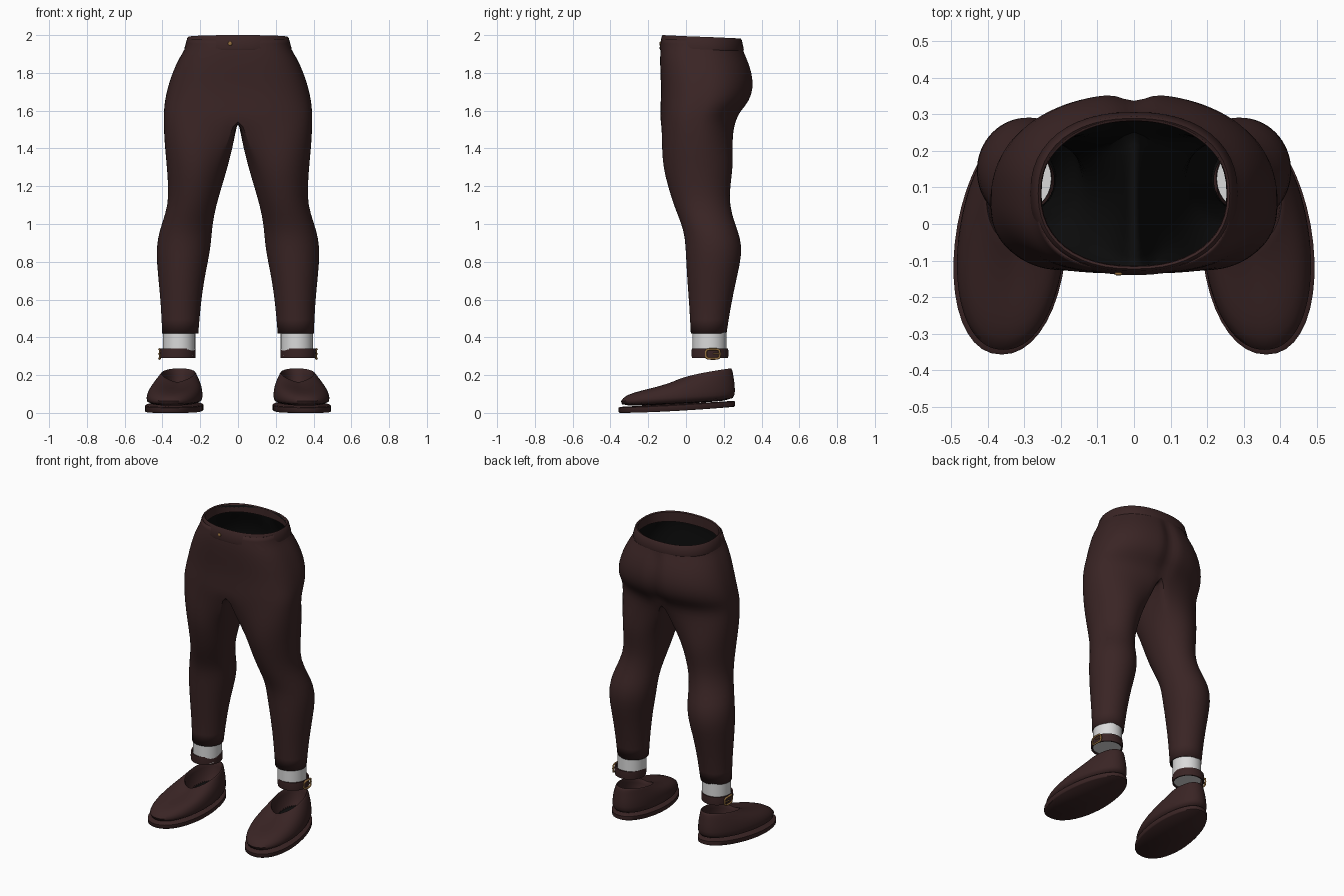
import bpy, bmesh, math
from math import sin, cos, pi

cube = bpy.data.objects.get("Cube")
if cube:
    bpy.data.objects.remove(cube, do_unlink=True)


def material(name, color):
    m = bpy.data.materials.new(name)
    m.use_nodes = True
    m.diffuse_color = (*color, 1)
    bsdf = m.node_tree.nodes["Principled BSDF"]
    bsdf.inputs["Base Color"].default_value = (*color, 1)
    bsdf.inputs["Roughness"].default_value = 0.8
    return m


BROWN = material("dark brown", (0.042, 0.018, 0.018))
BLACK = material("black lining", (0.004, 0.004, 0.004))
WHITE = material("sock white", (0.7, 0.7, 0.7))
GOLD = material("brass", (0.3, 0.16, 0.05))


def loft(name, rings, mats, cap_top=False, cap_end=False, loop=False,
         mirror=True, subsurf=0, lining=0, angle=50):
    """Skin rings listed from first to last; a ring is closed if its successor matches its length
    and it is longer than the shortest ring (open arcs), or if all rings match."""
    bm = bmesh.new()
    vs = [[bm.verts.new(p) for p in r] for r in rings]
    shortest = min(len(r) for r in rings)
    mixed = any(len(r) != shortest for r in rings)
    pairs = list(zip(vs, vs[1:])) + ([(vs[-1], vs[0])] if loop else [])
    for a, b in pairs:
        n = min(len(a), len(b))
        is_open = mixed and n == shortest
        for j in range(n - 1 if is_open else n):
            k = (j + 1) % n
            bm.faces.new((a[j], b[j], b[k], a[k]))
    if cap_top:
        f = bm.faces.new(vs[0])
        f.material_index = len(mats) - 1
    if cap_end:
        bm.faces.new(vs[-1][::-1])
    me = bpy.data.meshes.new(name)
    bm.to_mesh(me)
    bm.free()
    ob = bpy.data.objects.new(name, me)
    bpy.context.collection.objects.link(ob)
    for m in mats:
        me.materials.append(m)
    return finish(ob, mirror, subsurf, lining, angle)


def finish(ob, mirror=True, subsurf=0, lining=0, angle=50):
    if mirror:
        ob.modifiers.new("Mirror", "MIRROR").merge_threshold = 0.0005
    if subsurf:
        ob.modifiers.new("Smooth", "SUBSURF").levels = subsurf
        ob.modifiers["Smooth"].render_levels = subsurf
    if lining:
        s = ob.modifiers.new("Lining", "SOLIDIFY")
        s.thickness, s.offset, s.material_offset = lining, -1, 1
    if ob.type == "MESH":
        bpy.ops.object.select_all(action="DESELECT")
        ob.select_set(True)
        bpy.context.view_layer.objects.active = ob
        bpy.ops.object.shade_smooth_by_angle(angle=math.radians(angle))
    return ob


def spow(v, e):
    return math.copysign(abs(v) ** e, v)


# Trousers: height, inner x, outer x, front y, back y
ROWS = [
    (1.98, 0, .265, -.125, .29), (1.93, 0, .277, -.135, .30),
    (1.88, 0, .312, -.138, .325), (1.8, 0, .348, -.136, .355),
    (1.72, 0, .374, -.132, .362), (1.65, 0, .388, -.134, .34),
    (1.6, 0, .393, -.136, .295), (1.55, 0, .394, -.137, .265),
    (1.48, .014, .392, -.137, .259), (1.4, .03, .387, -.135, .256),
    (1.3, .055, .377, -.122, .25), (1.2, .085, .37, -.096, .234),
    (1.1, .115, .37, -.066, .23), (1.0, .135, .404, -.024, .26),
    (.93, .14, .425, -.006, .288), (.84, .15, .434, -.001, .298),
    (.72, .177, .423, .005, .27), (.57, .198, .408, .017, .238),
    (.42, .21, .402, .025, .215),
]
ARC, INNER, SPREAD = 25, 9, 0.8
CROTCH = 1.55


def leg_ring(row):
    z, xi, xo, yf, yb = row
    cx, cy, hx, hy = (xi + xo) / 2, (yf + yb) / 2, (xo - xi) / 2, (yb - yf) / 2
    w = min(1, max(0, (CROTCH - z) / 0.25))
    pts = []
    for i in range(ARC):
        t = pi * i / (ARC - 1)
        e = 0.72 if t < pi / 2 else 0.95
        x = xi + 2 * hx * abs(sin(t)) ** e
        y = cy - hy * spow(cos(t), e)
        if i == ARC - 1 and 1.58 < z < 1.9:   # seat cleft
            y -= 0.03
        a = -SPREAD + (pi + 2 * SPREAD) * i / (ARC - 1)
        pts.append((x + w * (cx + hx * sin(a) - x), y + w * (cy - hy * cos(a) - y), z))
    if z <= CROTCH:
        for i in range(1, INNER + 1):
            s = i / (INNER + 1)
            a = pi + SPREAD + (pi - 2 * SPREAD) * s
            y = yb + (yf - yb) * s
            pts.append((xi + w * (cx + hx * sin(a) - xi), y + w * (cy - hy * cos(a) - y), z))
    return pts


loft("trousers", [leg_ring(r) for r in ROWS], [BROWN, BLACK], subsurf=1, lining=0.008)


# Oval ring helper; drop lowers the back edge
def oval(cx, cy, hx, hy, z, drop=0, n=48, e=1):
    ring = []
    for i in range(n):
        a = 2 * pi * i / n
        ring.append((cx + hx * spow(sin(a), e), cy - hy * spow(cos(a), e),
                     z - drop * (1 - cos(a)) / 2))
    return ring


# Waistband with a small button
loft("waistband", [oval(0, .083, .253, .197, 1.93, .0, e=.88),
                   oval(0, .083, .255, .199, 1.995, .018, e=.88),
                   oval(0, .083, .262, .206, 2.0, .018, e=.88),
                   oval(0, .083, .269, .212, 1.993, .018, e=.88),
                   oval(0, .083, .284, .223, 1.93, .004, e=.88),
                   oval(0, .083, .282, .221, 1.922, .004, e=.88)],
     [BROWN], mirror=False)
bpy.ops.mesh.primitive_uv_sphere_add(segments=16, ring_count=8, radius=0.011,
                                     location=(-.042, -.136, 1.955))
button = bpy.context.object
button.name = "waist_button"
button.scale = (1, 0.5, 1)
button.data.materials.append(GOLD)
finish(button, mirror=False)

# Socks and ankle straps
ANKLE = (.312, .124)
loft("socks", [oval(*ANKLE, .086, .09, z) for z in (.46, .38, .30)], [WHITE],
     cap_top=True, cap_end=True)
loft("ankle_straps", [oval(.32, .127, .086, .088, .342), oval(.32, .127, .094, .096, .342),
                      oval(.32, .127, .096, .098, .316), oval(.32, .127, .094, .096, .29),
                      oval(.32, .127, .086, .088, .29)], [BROWN], loop=True)


# Buckles: rounded frame and prong on the outer side
def wire(name, points, radius, cyclic):
    cu = bpy.data.curves.new(name, "CURVE")
    cu.dimensions = "3D"
    cu.bevel_depth, cu.bevel_resolution, cu.use_fill_caps = radius, 2, True
    sp = cu.splines.new("POLY")
    sp.points.add(len(points) - 1)
    for p, co in zip(sp.points, points):
        p.co = (*co, 1)
    sp.use_cyclic_u = cyclic
    cu.materials.append(GOLD)
    ob = bpy.data.objects.new(name, cu)
    bpy.context.collection.objects.link(ob)
    return finish(ob)


frame = []
for i in range(24):
    a = 2 * pi * i / 24
    y = .037 * spow(cos(a), .5)
    frame.append((.417 - 4 * y * y, .142 + y, .312 + .025 * spow(sin(a), .5)))
wire("buckle_frames", frame, .006, True)
wire("buckle_prongs", [(.42, .142, .312), (.416, .179, .312)], .004, False)


# Shoes: egg outline, wider at the toes, rising toward the heel
def shoe_ring(yf, yb, cx_toe, cx_heel, hw, zf, zb, rise=0.8, n=40):
    ring = []
    for i in range(n):
        a = 2 * pi * i / n
        s = (1 - cos(a)) / 2
        cx = cx_toe + (cx_heel - cx_toe) * s
        ring.append((cx + hw * (1.04 - .12 * s) * spow(sin(a), .92),
                     yf + (yb - yf) * s, zf + (zb - zf) * s ** rise))
    return ring


loft("shoe_uppers", [
    shoe_ring(-.04, .215, .32, .31, .08, .06, .09),
    shoe_ring(-.045, .222, .32, .31, .083, .15, .222, .55),
    shoe_ring(-.052, .236, .32, .31, .09, .166, .24, .55),
    shoe_ring(-.075, .244, .322, .31, .097, .156, .232, .6),
    shoe_ring(-.15, .249, .328, .312, .112, .134, .212, .7),
    shoe_ring(-.24, .254, .338, .312, .13, .118, .18),
    shoe_ring(-.318, .26, .35, .312, .145, .095, .14),
    shoe_ring(-.352, .26, .359, .312, .151, .062, .098),
    shoe_ring(-.345, .252, .359, .312, .147, .026, .058)],
    [BROWN, BLACK], cap_top=True, cap_end=True, subsurf=1)

sole = (.362, .312)
loft("shoe_soles", [
    shoe_ring(-.35, .253, *sole, .15, .032, .064, 1.3),
    shoe_ring(-.357, .259, *sole, .156, .027, .06, 1.3),
    shoe_ring(-.357, .259, *sole, .156, .006, .036, 1.6),
    shoe_ring(-.35, .253, *sole, .151, .0, .032, 1.6)],
    [BROWN], cap_top=True, cap_end=True)
